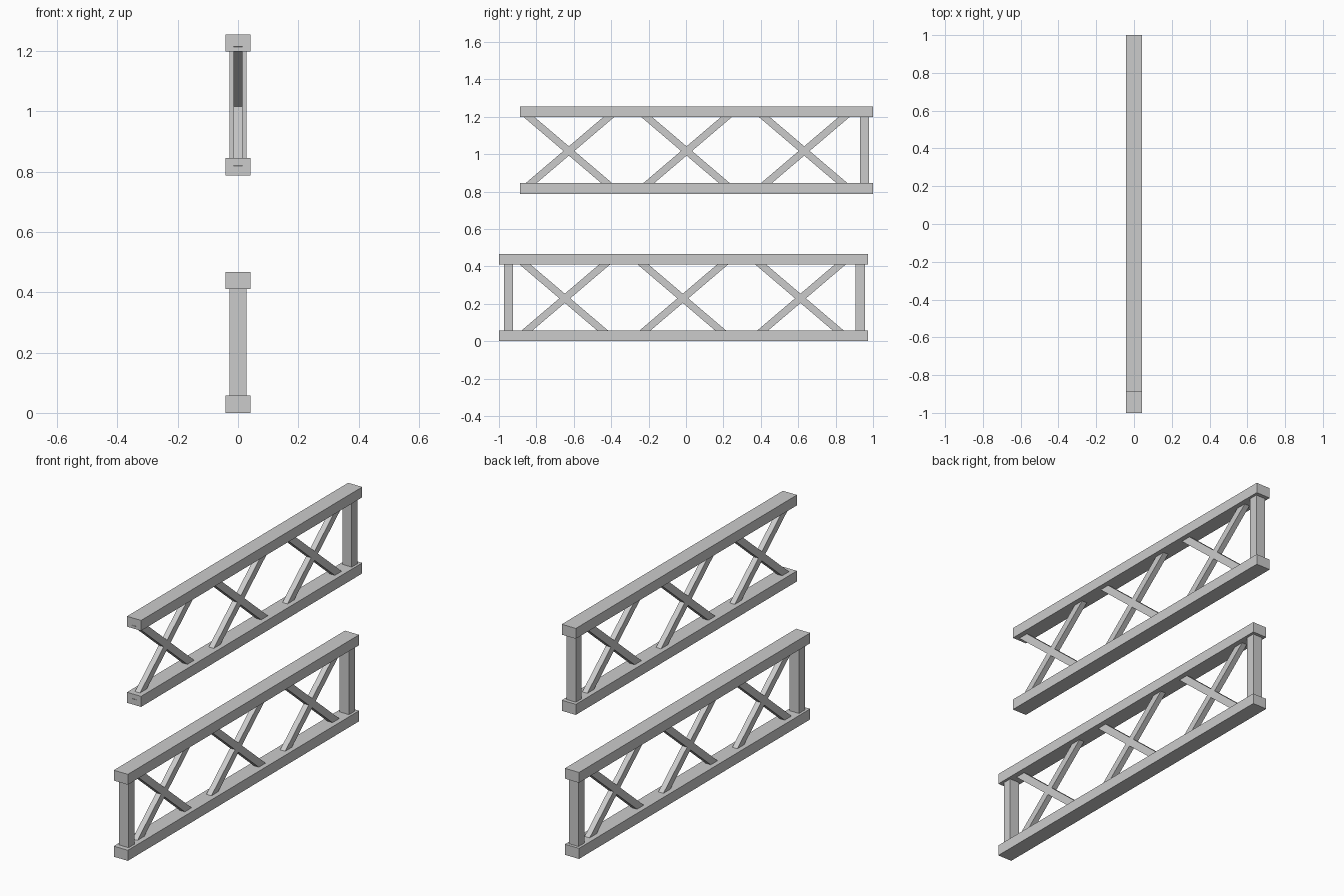
import bpy
from math import radians

if "Cube" in bpy.data.objects:
    bpy.data.objects.remove(bpy.data.objects["Cube"])

RAIL_W, POST_W, BRACE_W = 0.084, 0.056, 0.03
BRACE_T, BRACE_LEN, BRACE_ANGLE = 0.038, 0.655, 40.4


def box(name, loc, size, tilt=0):
    bpy.ops.mesh.primitive_cube_add(size=1, location=loc, rotation=(radians(tilt), 0, 0))
    ob = bpy.context.object
    ob.name = name
    ob.scale = size
    bpy.ops.object.transform_apply(location=False, rotation=False, scale=True)
    return ob


def span(name, width, y0, y1, z0, z1):
    return box(name, (0, (y0 + y1) / 2, (z0 + z1) / 2), (width, y1 - y0, z1 - z0))


def truss(prefix, y0, y1, z, crosses, posts):
    # horizontal rails
    span(prefix + "_bottom_rail", RAIL_W, y0, y1, z, z + 0.057)
    span(prefix + "_top_rail", RAIL_W, y0, y1, z + 0.411, z + 0.467)
    # end posts
    for i, y in enumerate(posts):
        span(f"{prefix}_post_{i + 1}", POST_W, y - 0.0245, y + 0.0245, z + 0.05, z + 0.42)
    # crossed braces
    for i, y in enumerate(crosses):
        for side, sign in (("rising", 1), ("falling", -1)):
            box(f"{prefix}_{side}_brace_{i + 1}", (0, y, z + 0.229),
                (BRACE_W, BRACE_LEN, BRACE_T), sign * BRACE_ANGLE)


# lower section with two posts, upper section with an open front end
truss("lower", -1.0, 0.973, 0.0, (-0.648, -0.017, 0.612), (-0.949, 0.932))
truss("upper", -0.887, 1.0, 0.788, (-0.626, 0.003, 0.632), (0.955,))
